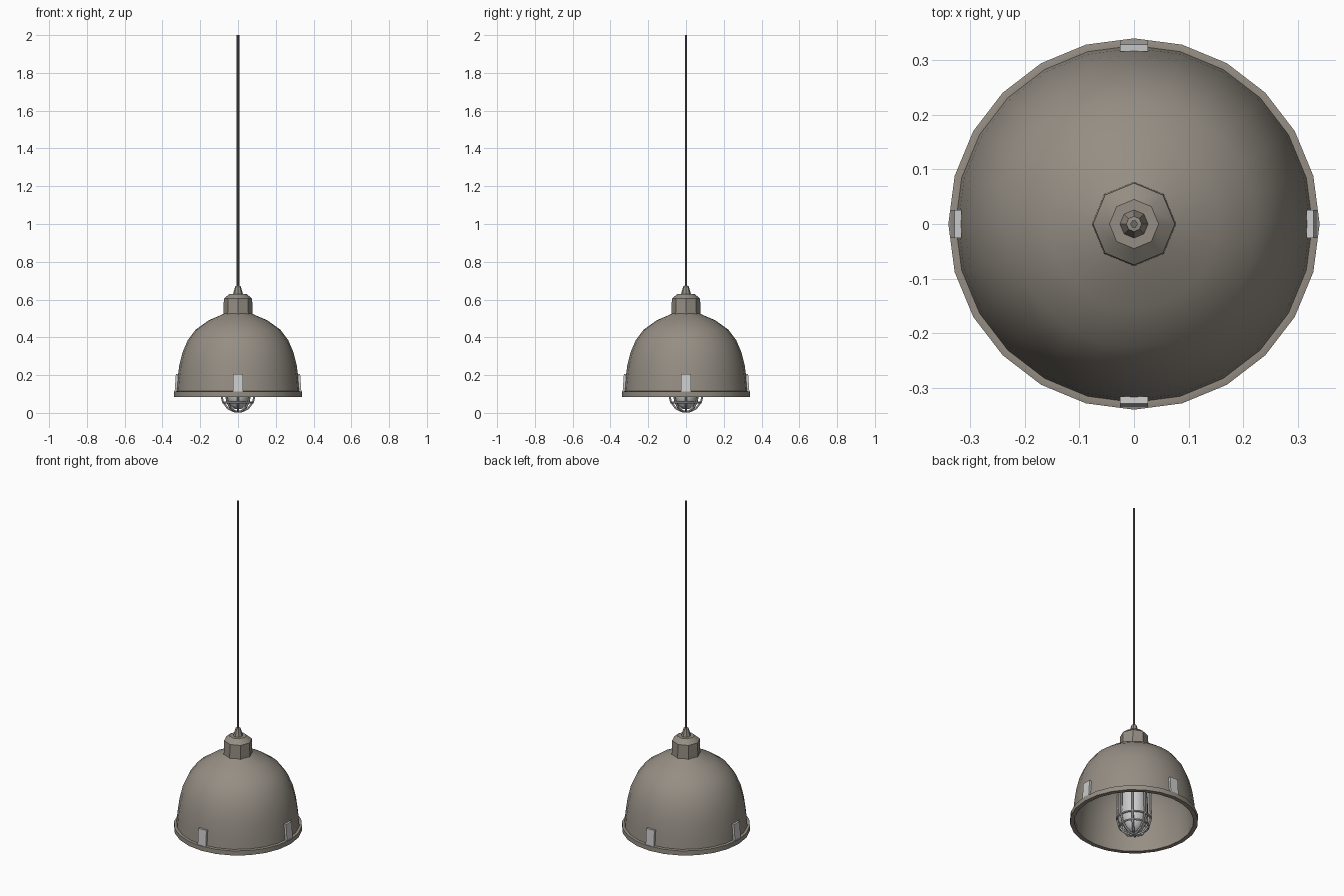
import bpy, bmesh, math
from mathutils import Matrix, Vector

if "Cube" in bpy.data.objects:
    bpy.data.objects.remove(bpy.data.objects["Cube"])


def material(name, color):
    m = bpy.data.materials.new(name)
    m.diffuse_color = (*color, 1)
    m.use_nodes = True
    m.node_tree.nodes["Principled BSDF"].inputs["Base Color"].default_value = m.diffuse_color
    return m


bronze = material("aged_bronze", (0.30, 0.27, 0.23))
dark = material("dark_cord", (0.16, 0.15, 0.13))


def finish(name, bm, mat=None, smooth=40):
    bmesh.ops.remove_doubles(bm, verts=bm.verts, dist=1e-5)
    bmesh.ops.recalc_face_normals(bm, faces=bm.faces)
    mesh = bpy.data.meshes.new(name)
    bm.to_mesh(mesh)
    bm.free()
    ob = bpy.data.objects.new(name, mesh)
    bpy.context.collection.objects.link(ob)
    if mat:
        mesh.materials.append(mat)
    if smooth:
        bpy.ops.object.select_all(action='DESELECT')
        ob.select_set(True)
        bpy.context.view_layer.objects.active = ob
        bpy.ops.object.shade_smooth_by_angle(angle=math.radians(smooth))
    return ob


def lathe(name, profile, sides, mat=None, closed=False, smooth=40):
    """Spin an (r, z) profile around the z axis."""
    bm = bmesh.new()
    pts = [bm.verts.new((r, 0, z)) for r, z in profile]
    edges = [bm.edges.new(p) for p in zip(pts, pts[1:])]
    if closed:
        edges.append(bm.edges.new((pts[-1], pts[0])))
    bmesh.ops.spin(bm, geom=pts + edges, cent=(0, 0, 0), axis=(0, 0, 1),
                   angle=2 * math.pi, steps=sides)
    return finish(name, bm, mat, smooth)


def tube(bm, points, radius, sides=6, cyclic=False):
    """Sweep a small polygon along a path that lies around the z axis."""
    rings, n = [], len(points)
    for i, p in enumerate(points):
        a = points[(i - 1) % n] if cyclic else points[max(i - 1, 0)]
        b = points[(i + 1) % n] if cyclic else points[min(i + 1, n - 1)]
        t = (b - a).normalized()
        side = Vector((0, 0, 1)) if cyclic else Vector((-points[0].y, points[0].x, 0)).normalized()
        up = t.cross(side).normalized()
        rings.append([bm.verts.new(p + radius * (side * math.cos(k * math.tau / sides)
                                                 + up * math.sin(k * math.tau / sides)))
                      for k in range(sides)])
    pairs = list(zip(rings, rings[1:])) + ([(rings[-1], rings[0])] if cyclic else [])
    for r, s in pairs:
        for k in range(sides):
            j = (k + 1) % sides
            bm.faces.new((r[k], r[j], s[j], s[k]))


# Domed shade with a thin wall
dome = [(0.328, 0.10), (0.322, 0.17), (0.311, 0.25), (0.294, 0.32), (0.266, 0.385),
        (0.225, 0.44), (0.155, 0.49), (0.07, 0.527)]
inner = [(r - 0.008, z - 0.006) for r, z in reversed(dome)]
lathe("shade", dome + inner, 24, bronze, closed=True)

# Rolled rim band
lathe("shade_rim", [(0.34, 0.085), (0.34, 0.112), (0.326, 0.115), (0.316, 0.112),
                    (0.316, 0.085)], 24, bronze, closed=True)

# Octagonal neck cap and cord grip
lathe("neck_cap", [(0, 0.515), (0.077, 0.52), (0.075, 0.605), (0.045, 0.63), (0, 0.63)], 8, bronze)
lathe("cord_grip", [(0, 0.625), (0.027, 0.625), (0.023, 0.64), (0.014, 0.672), (0, 0.675)], 8, bronze)

# Hanging cord
lathe("cord", [(0, 0.66), (0.007, 0.66), (0.007, 2.0), (0, 2.0)], 6, dark)

# Socket inside the shade
lathe("lamp_socket", [(0, 0.525), (0.05, 0.525), (0.05, 0.34), (0.082, 0.33),
                      (0.082, 0.29), (0.055, 0.285), (0, 0.285)], 16, bronze)

# Glass jar
lathe("glass_bulb", [(0, 0.29), (0.062, 0.29), (0.07, 0.24), (0.073, 0.13), (0.066, 0.08),
                     (0.045, 0.04), (0.02, 0.022), (0, 0.018)], 16)

# Wire cage: eight bars and two hoops
bm = bmesh.new()
bar = [(0.077, 0.31), (0.087, 0.25), (0.09, 0.10), (0.08, 0.06), (0.055, 0.025),
       (0.025, 0.009), (0.001, 0.006)]
for i in range(8):
    a = i * math.tau / 8
    tube(bm, [Vector((r * math.cos(a), r * math.sin(a), z)) for r, z in bar], 0.006)
for r, z in ((0.09, 0.10), (0.078, 0.055)):
    tube(bm, [Vector((r * math.cos(k * math.tau / 16), r * math.sin(k * math.tau / 16), z))
              for k in range(16)], 0.006, cyclic=True)
finish("bulb_cage", bm)

# Four rim clips, leaning with the shade
bm = bmesh.new()
for i in range(4):
    m = (Matrix.Rotation(i * math.pi / 2, 4, 'Z') @ Matrix.Translation((0.326, 0, 0.155))
         @ Matrix.Rotation(math.radians(-4), 4, 'Y') @ Matrix.Diagonal((0.013, 0.052, 0.10, 1)))
    bmesh.ops.create_cube(bm, size=1, matrix=m)
finish("rim_clips", bm, smooth=None)
